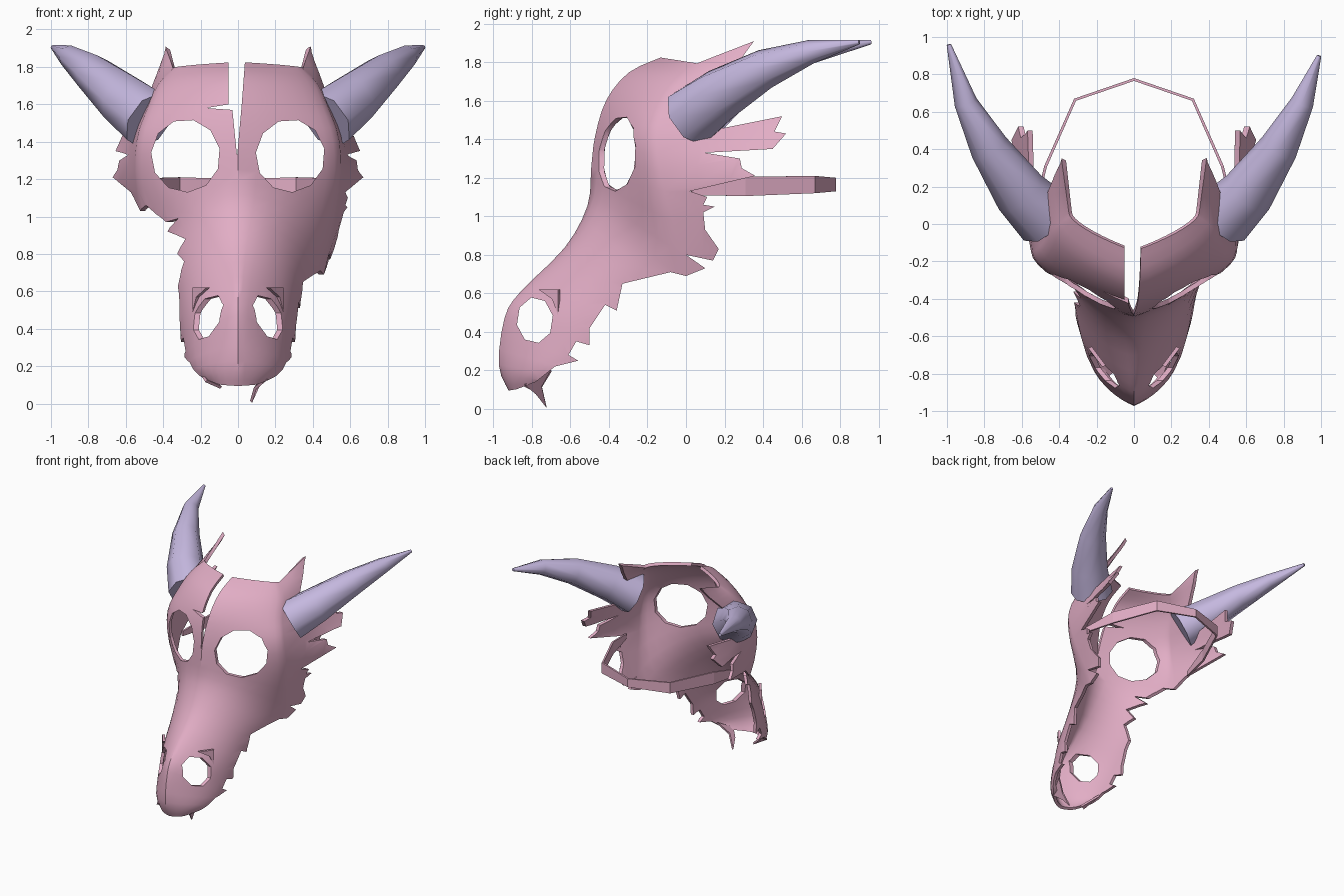
import bpy, bmesh, math
from mathutils import Vector

if "Cube" in bpy.data.objects:
    bpy.data.objects.remove(bpy.data.objects["Cube"])


def material(name, rgb):
    m = bpy.data.materials.new(name)
    m.use_nodes = True
    m.diffuse_color = (*rgb, 1)
    m.node_tree.nodes["Principled BSDF"].inputs["Base Color"].default_value = (*rgb, 1)
    return m


PINK = material("pink bone", (0.76, 0.42, 0.56))
LILAC = material("lilac horn", (0.56, 0.48, 0.74))


def make(name, bm, mat):
    me = bpy.data.meshes.new(name)
    bm.to_mesh(me)
    bm.free()
    ob = bpy.data.objects.new(name, me)
    bpy.context.collection.objects.link(ob)
    me.materials.append(mat)
    return ob


def activate(ob):
    bpy.ops.object.select_all(action='DESELECT')
    ob.select_set(True)
    bpy.context.view_layer.objects.active = ob


def smooth(ob, angle=35):
    activate(ob)
    bpy.ops.object.shade_smooth_by_angle(angle=math.radians(angle))


def spline(rows, steps):
    """Catmull-Rom interpolation of a list of number tuples."""
    out = []
    for i in range(len(rows) - 1):
        a, b, c, d = (Vector(rows[max(0, min(len(rows) - 1, i + k))]) for k in (-1, 0, 1, 2))
        for s in range(steps):
            t = s / steps
            out.append(b + (c - a) * t / 2 + (a * 2 - b * 5 + c * 4 - d) * t * t / 2
                       + (b * 3 - a - c * 3 + d) * t ** 3 / 2)
    return out + [Vector(rows[-1])]


def prism(outline, axis, lo, hi):
    """Cutter extruded along x or y from a 2D outline."""
    bm = bmesh.new()
    place = (lambda p, d: (d, *p)) if axis == 'x' else (lambda p, d: (p[0], d, p[1]))
    face = bm.faces.new([bm.verts.new(place(p, lo)) for p in outline])
    ext = bmesh.ops.extrude_face_region(bm, geom=[face])["geom"]
    shift = Vector(place((0, 0), hi - lo))
    bmesh.ops.translate(bm, vec=shift, verts=[g for g in ext if isinstance(g, bmesh.types.BMVert)])
    bmesh.ops.triangulate(bm, faces=bm.faces[:])
    bmesh.ops.recalc_face_normals(bm, faces=bm.faces[:])
    ob = make("cutter", bm, PINK)
    ob.hide_render = True
    return ob


def cut(ob, cutter):
    activate(ob)
    mod = ob.modifiers.new("cut", 'BOOLEAN')
    mod.operation, mod.solver, mod.object = 'DIFFERENCE', 'EXACT', cutter
    bpy.ops.object.modifier_apply(modifier=mod.name)
    bpy.data.objects.remove(cutter)


def oval(cx, cz, rx, rz, n, turn=0.2):
    return [(cx + rx * math.cos(turn + math.tau * k / n), cz + rz * math.sin(turn + math.tau * k / n))
            for k in range(n)]


def plate(name, points, thickness):
    bm = bmesh.new()
    bm.faces.new([bm.verts.new(p) for p in points])
    mod = make(name, bm, PINK).modifiers.new("thickness", 'SOLIDIFY')
    mod.thickness, mod.offset = thickness, 0


# Skull mask, from chin to crown:
# ridge y z, side edge x y z, roundness, flatness, rear flare x y z
STATIONS = [
    (-.91, .10, .16, -.73, .13, 1.0, .1, -.02, .05, .0),
    (-.96, .23, .24, -.65, .17, 1.2, .2, -.04, .08, -.05),
    (-.93, .47, .29, -.48, .28, 1.7, .0, .0, .1, -.08),
    (-.85, .6, .31, -.4, .42, 1.6, .0, .0, .1, -.1),
    (-.62, .83, .34, -.27, .57, 1.2, .0, .0, .1, -.1),
    (-.5, 1.05, .44, .0, .67, 1.0, .1, .02, .22, .06),
    (-.48, 1.25, .53, -.11, 1.13, 1.0, .45, .13, .48, .08),
    (-.46, 1.42, .53, -.15, 1.4, 1.0, .55, .04, .68, .09),
    (-.41, 1.6, .47, -.09, 1.58, 1.0, .55, .02, .62, .1),
    (-.3, 1.74, .42, .01, 1.7, 1.0, .5, -.01, .42, .14),
    (-.14, 1.815, .34, .06, 1.785, 1.0, .6, .04, .32, .13),
]
ARC = 9
bm = bmesh.new()
grid = []
for yc, zc, xe, ye, ze, power, flat, fx, fy, fz in spline(STATIONS, 3):
    half = []
    for k in range(ARC + 1):
        a = math.pi / 2 * k / ARC
        f = (1 - flat) * (1 - math.cos(a)) + flat * math.sin(a)
        half.append((xe * math.sin(a) ** power, yc + (ye - yc) * f, zc + (ze - zc) * f))
    half += [(xe + fx * f, ye + fy * f, ze + fz * f) for f in (.35, .7, 1.05)]
    row = [(-x, y, z) for x, y, z in half[:0:-1]] + half
    grid.append([bm.verts.new(p) for p in row])
for lower, upper in zip(grid, grid[1:]):
    for k in range(len(lower) - 1):
        bm.faces.new((lower[k], lower[k + 1], upper[k + 1], upper[k]))
mask = make("skull_mask", bm, PINK)
activate(mask)
solid = mask.modifiers.new("thickness", 'SOLIDIFY')
solid.thickness, solid.offset = 0.025, 0
bpy.ops.object.modifier_apply(modifier=solid.name)

# Broken rear edges, as (y, z) from crown spike down to chin
CROWN = [(.36, 1.92), (.28, 1.81), (.16, 1.68), (.06, 1.6), (.06, 1.45), (.2, 1.46), (.5, 1.52), (.46, 1.44),
         (.52, 1.43), (.45, 1.35), (.1, 1.33), (.28, 1.3), (.29, 1.25), (.36, 1.21), (.02, 1.13)]
LEFT_JAW = [(.11, 1.1), (.09, 1.06), (.15, 1.05), (.09, 1.02), (.1, .93), (.17, .83), (.14, .77), (.0, .8),
            (.1, .73), (.0, .69), (-.08, .71), (-.33, .65), (-.36, .51), (-.42, .54)]
RIGHT_JAW = [(-.02, 1.1), (-.1, 1.03), (-.18, 1.06), (-.27, .97), (-.34, .99), (-.27, .92), (-.4, .88),
             (-.36, .8), (-.44, .76), (-.42, .62), (-.46, .55)]
TEETH = [(-.5, .42), (-.5, .33), (-.57, .35), (-.61, .28), (-.56, .25), (-.68, .22), (-.78, .14), (-.91, .09)]
FAR = [(-.95, -.4), (1.3, -.4), (1.3, 2.3), (.36, 2.3)]
for side, jaw in ((1, LEFT_JAW), (-1, RIGHT_JAW)):
    cut(mask, prism(CROWN + jaw + TEETH + FAR, 'x', side * .04, side * 1.2))
    # Eye sockets
    cut(mask, prism(oval(side * .28, 1.325, .185, .195, 11), 'y', -1, .0))
# Nostrils run straight through the muzzle
cut(mask, prism(oval(-.785, .46, .095, .12, 8), 'x', -.6, .6))
# Forehead crack
cut(mask, prism([(-.05, 2), (.05, 2), (.02, 1.6), (-.005, 1.32), (-.03, 1.57), (-.17, 1.58), (-.05, 1.6)],
                'y', -1, .3))
smooth(mask)

# Nostril spurs and front fangs
for side, name in ((1, "left"), (-1, "right")):
    spur = [(.16, -.76, .62), (.235, -.66, .62), (.235, -.66, .49), (.215, -.69, .57)]
    plate(name + "_nostril_spur", [(side * x, y, z) for x, y, z in spur], 0.02)
plate("left_fang", [(.15, -.84, .13), (.09, -.78, .08), (.07, -.725, .01), (.12, -.75, .12), (.2, -.7, .21)], 0.015)
plate("right_fang", [(-.17, -.84, .12), (-.09, -.77, .085), (-.22, -.7, .2)], 0.015)

# Curved horns with a closed butt end
for side, name, tip in ((1, "left_horn", .9), (-1, "right_horn", .96)):
    rings = [Vector(r) for r in ((.47, .03, 1.515, .168), (.61, .17, 1.625, .145), (.775, .41, 1.765, .105),
                                 (.9, .65, 1.855, .062), (.99, tip, 1.905, .012))]
    bm = bmesh.new()
    loops = []
    for i, r in enumerate(rings):
        d = (rings[min(i + 1, len(rings) - 1)] - rings[max(i - 1, 0)]).to_3d().normalized()
        u = d.cross(Vector((0, 0, 1))).normalized()
        v = u.cross(d)
        loop = []
        for k in range(8):
            a = math.tau * k / 8
            p = r.to_3d() + (u * math.cos(a) + v * math.sin(a)) * r[3]
            loop.append(bm.verts.new((side * p.x, p.y, p.z)))
        loops.append(loop)
    for a, b in zip(loops, loops[1:]):
        for k in range(8):
            bm.faces.new((a[k], a[k - 1], b[k - 1], b[k]))
    bm.faces.new(loops[0])
    bm.faces.new(loops[-1])
    bmesh.ops.recalc_face_normals(bm, faces=bm.faces[:])
    smooth(make(name, bm, LILAC), 50)

# Head strap: x, y, bottom z, top z
right = [(.55, .03, 1.11, 1.15), (.48, .31, 1.105, 1.205), (.32, .67, 1.12, 1.21), (0, .78, 1.13, 1.2)]
band = right + [(-x, y, lo, hi) for x, y, lo, hi in right[-2::-1]]
bm = bmesh.new()
cols = [[bm.verts.new((x, y, z)) for z in (lo, hi)] for x, y, lo, hi in band]
for a, b in zip(cols, cols[1:]):
    bm.faces.new((a[0], b[0], b[1], a[1]))
strap = make("head_strap", bm, PINK)
strap.modifiers.new("thickness", 'SOLIDIFY').thickness = 0.015
